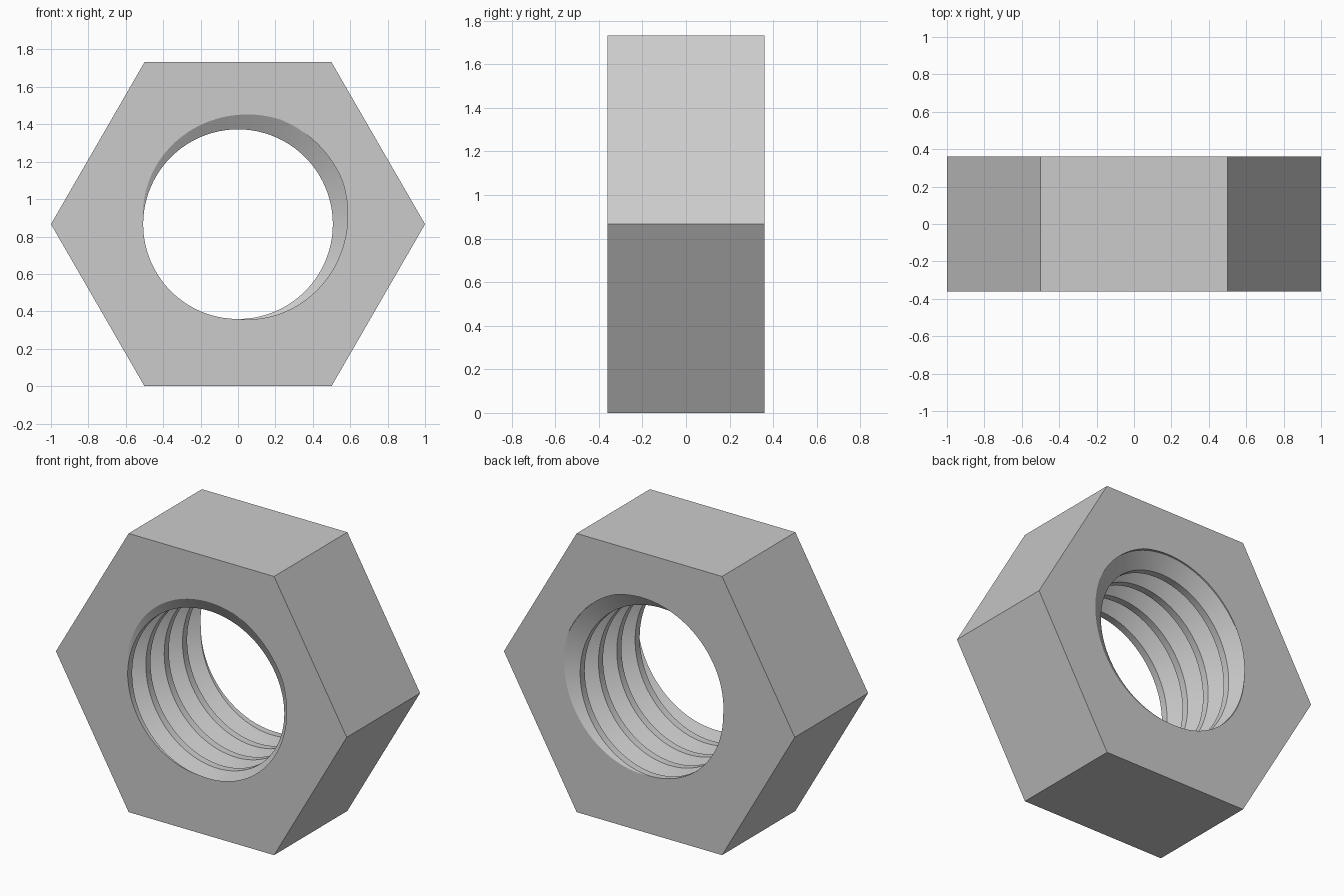
import bpy
import bmesh
from math import sin, cos, pi, radians, sqrt
from mathutils import Vector

cube = bpy.data.objects.get("Cube")
if cube:
    bpy.data.objects.remove(cube, do_unlink=True)

HALF = 0.36                    # half thickness
PITCH = HALF * 2 / 4           # four turns through the nut
CREST, ROOT = 0.507, 0.604     # thread radii
CENTRE_Z = sqrt(3) / 2
STEPS = 120

# One pitch of thread: (phase in degrees, radius)
PROFILE = [(180, CREST), (270, CREST), (382.5, ROOT), (427.5, ROOT)]


def make_material(name, value):
    mat = bpy.data.materials.new(name)
    mat.use_nodes = True
    colour = (value, value, value, 1)
    mat.diffuse_color = colour
    mat.node_tree.nodes["Principled BSDF"].inputs["Base Color"].default_value = colour
    return mat


bm = bmesh.new()

# Helical thread, run past both ends of the nut
columns = []
for i in range(STEPS + 1):
    turn = i / STEPS
    a = -2 * pi * turn
    column = []
    for pitch in range(-3, 6):
        for phase, r in PROFILE:
            y = -HALF + (phase / 360 + pitch + turn) * PITCH
            column.append(bm.verts.new((r * cos(a), y, CENTRE_Z + r * sin(a))))
    columns.append(column)
for left, right in zip(columns, columns[1:]):
    for j in range(len(left) - 1):
        bm.faces.new((left[j], left[j + 1], right[j + 1], right[j]))
bmesh.ops.remove_doubles(bm, verts=bm.verts[:], dist=1e-5)

# Trim the thread flush with the two end faces
for side in (-1, 1):
    bmesh.ops.bisect_plane(bm, geom=bm.verts[:] + bm.edges[:] + bm.faces[:], dist=1e-5,
                           plane_co=(0, side * HALF, 0), plane_no=(0, side, 0),
                           clear_outer=True)
rims = {s: [e for e in bm.edges if e.is_boundary
            and all(abs(v.co.y - s * HALF) < 1e-4 for v in e.verts)] for s in (-1, 1)}

# Hexagonal outside
rings = {s: [bm.verts.new((cos(radians(60 * k)), s * HALF, CENTRE_Z + sin(radians(60 * k))))
             for k in range(6)] for s in (-1, 1)}
for k in range(6):
    n = (k + 1) % 6
    bm.faces.new((rings[-1][k], rings[-1][n], rings[1][n], rings[1][k]))

# End faces between the hexagon and the threaded hole
for s in (-1, 1):
    outer = [bm.edges.get((rings[s][k], rings[s][(k + 1) % 6])) for k in range(6)]
    bmesh.ops.triangle_fill(bm, edges=outer + rims[s], use_beauty=True,
                            normal=Vector((0, s, 0)))

bmesh.ops.recalc_face_normals(bm, faces=bm.faces[:])
mesh = bpy.data.meshes.new("hex_nut")
bm.to_mesh(mesh)
bm.free()
mesh.materials.append(make_material("steel grey", 0.6))

nut = bpy.data.objects.new("hex_nut", mesh)
bpy.context.collection.objects.link(nut)
bpy.context.view_layer.objects.active = nut
nut.select_set(True)
bpy.ops.object.shade_smooth_by_angle(angle=radians(20))
